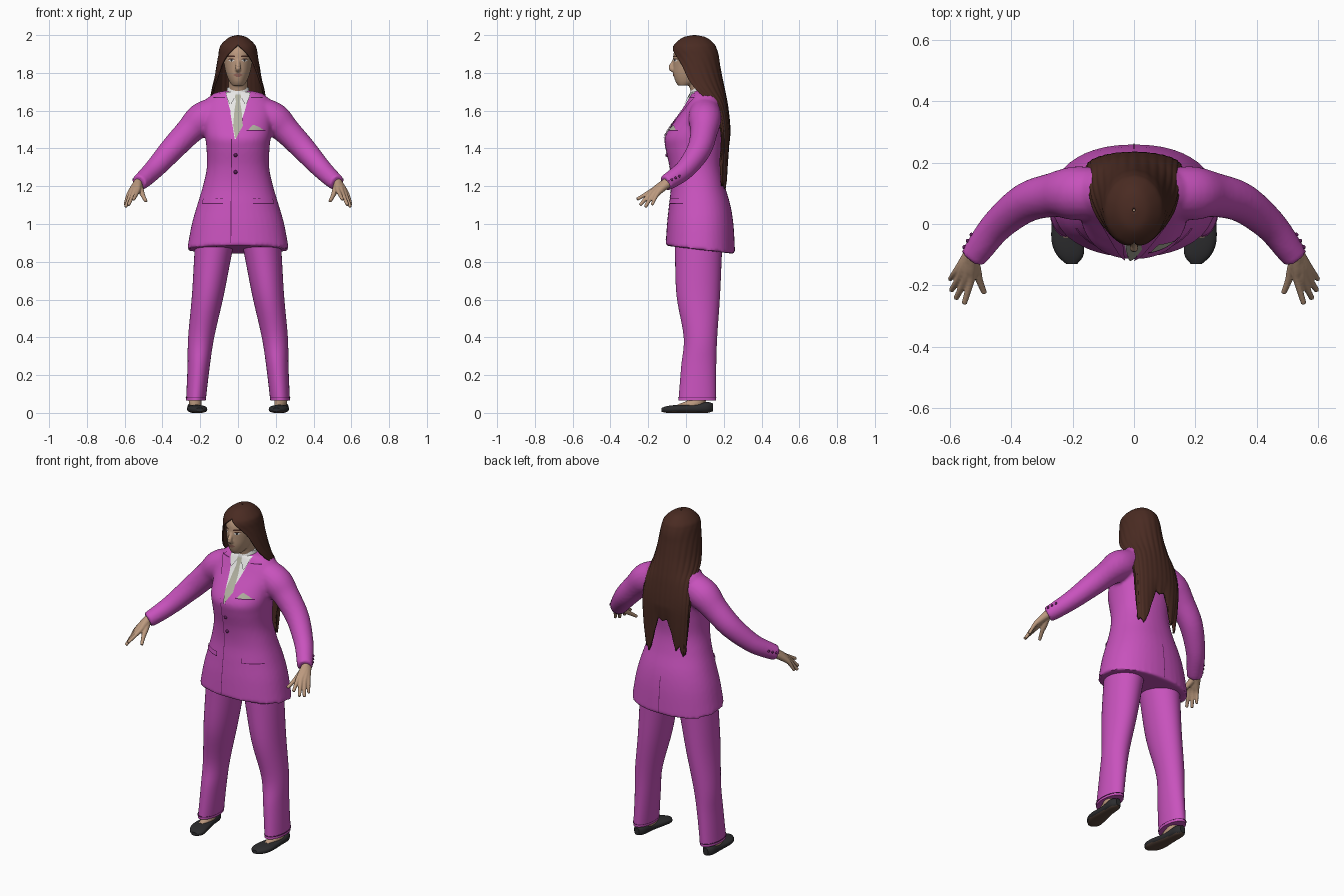
import bpy, bmesh, math
from mathutils import Vector
from mathutils.bvhtree import BVHTree

cube = bpy.data.objects.get("Cube")
if cube:
    bpy.data.objects.remove(cube)


def paint(name, r, g, b):
    m = bpy.data.materials.new(name)
    m.use_nodes = True
    m.diffuse_color = (r, g, b, 1)
    node = m.node_tree.nodes["Principled BSDF"]
    node.inputs["Base Color"].default_value = (r, g, b, 1)
    node.inputs["Roughness"].default_value = 0.8
    return m


PURPLE = paint("suit purple", .58, .085, .51)
SEAM = paint("seam purple", .12, .015, .11)
HAIR = paint("hair brown", .068, .024, .016)
SKIN = paint("skin", .5, .32, .21)
WHITE = paint("shirt white", .8, .8, .79)
TIE = paint("tie grey", .45, .45, .36)
BLACK = paint("shoe black", .025, .025, .027)
SOLE = paint("sole brown", .1, .062, .045)
LIPS = paint("lips", .32, .14, .11)


def finish(name, bm, mat, angle=50):
    bmesh.ops.recalc_face_normals(bm, faces=bm.faces)
    mesh = bpy.data.meshes.new(name)
    bm.to_mesh(mesh)
    bm.free()
    ob = bpy.data.objects.new(name, mesh)
    bpy.context.collection.objects.link(ob)
    mesh.materials.append(mat)
    smooth(ob, angle)
    return ob


def smooth(ob, angle=50):
    bpy.ops.object.select_all(action='DESELECT')
    ob.select_set(True)
    bpy.context.view_layer.objects.active = ob
    bpy.ops.object.shade_smooth_by_angle(angle=math.radians(angle))


def dense(rows, steps=5):
    """Smooth curve through rows of numbers."""
    out = []
    last = len(rows) - 1
    for i in range(last):
        p = [rows[max(0, min(last, i + k))] for k in (-1, 0, 1, 2)]
        for s in range(steps):
            t = s / steps
            out.append([b + .5 * t * (c - a + t * (2 * a - 5 * b + 4 * c - d + t * (3 * (b - c) + d - a)))
                        for a, b, c, d in zip(*p)])
    return out + [list(rows[last])]


def skin(name, rings, mat):
    bm = bmesh.new()
    loops = [[bm.verts.new(p) for p in ring] for ring in rings]
    n = len(loops[0])
    for a, b in zip(loops, loops[1:]):
        for i in range(n):
            bm.faces.new((a[i], a[(i + 1) % n], b[(i + 1) % n], b[i]))
    bm.faces.new(loops[0])
    bm.faces.new(loops[-1])
    return finish(name, bm, mat)


def body(name, rows, mat, side=1, axis='z', power=1.0, n=40):
    """Loft of ovals; row = position, centre x, half width, low, high."""
    rings = []
    for t, cx, hw, lo, hi in dense(rows):
        ring = []
        for i in range(n):
            a = math.tau * i / n
            c, s = math.cos(a), math.sin(a)
            u = side * (cx + hw * math.copysign(abs(c) ** power, c))
            v = (lo + hi) / 2 + (hi - lo) / 2 * math.copysign(abs(s) ** power, s)
            ring.append((u, v, t) if axis == 'z' else (u, t, v))
        rings.append(ring)
    return skin(name, rings, mat)


def tube(name, rows, mat, side=1, n=20):
    """Round limb; row = x, y, z, radius."""
    path = dense(rows)
    pts = [Vector((side * p[0], p[1], p[2])) for p in path]
    rings = []
    for i, p in enumerate(pts):
        q = (pts[min(i + 1, len(pts) - 1)] - pts[max(i - 1, 0)]).to_track_quat('Z', 'Y')
        rings.append([p + q @ Vector((math.cos(math.tau * k / n), math.sin(math.tau * k / n), 0)) * path[i][3]
                      for k in range(n)])
    return skin(name, rings, mat)


def fuse(name, parts, voxel, iterations):
    """Merge overlapping parts into one soft surface."""
    bpy.ops.object.select_all(action='DESELECT')
    for p in parts:
        p.select_set(True)
    ob = parts[0]
    bpy.context.view_layer.objects.active = ob
    bpy.ops.object.join()
    ob.name = name
    mat = ob.data.materials[0]
    rm = ob.modifiers.new("Remesh", 'REMESH')
    rm.mode, rm.voxel_size = 'VOXEL', voxel
    sm = ob.modifiers.new("Smooth", 'SMOOTH')
    sm.factor, sm.iterations = .5, iterations
    mesh = bpy.data.meshes.new_from_object(ob.evaluated_get(bpy.context.evaluated_depsgraph_get()))
    ob.modifiers.clear()
    ob.data = mesh
    mesh.materials.clear()
    mesh.materials.append(mat)
    for f in mesh.polygons:
        f.material_index = 0
    smooth(ob)
    return ob, BVHTree.FromPolygons([v.co for v in mesh.vertices], [f.vertices[:] for f in mesh.polygons])


def patch(name, rows, tree, mat, lift=.004, facing=-1, cols=8, steps=6):
    """Thin plate laid on a surface; row = z, left x, right x."""
    bm = bmesh.new()
    grid = []
    for a, b in zip(rows, rows[1:]):
        for s in range(steps + 1):
            z, l, r = [p + (q - p) * s / steps for p, q in zip(a, b)]
            line = []
            for c in range(cols + 1):
                x = l + (r - l) * c / cols
                hit = tree.ray_cast(Vector((x, facing * 2, z)), Vector((0, -facing, 0)))[0]
                line.append(bm.verts.new(hit + Vector((0, facing * lift, 0))) if hit else None)
            grid.append(line)
    for a, b in zip(grid, grid[1:]):
        for c in range(cols):
            quad = (a[c], a[c + 1], b[c + 1], b[c])
            if all(quad):
                bm.faces.new(quad)
    bmesh.ops.remove_doubles(bm, verts=bm.verts, dist=.0002)
    return finish(name, bm, mat)


def ball(name, at, r, mat):
    bm = bmesh.new()
    bmesh.ops.create_uvsphere(bm, u_segments=12, v_segments=8, radius=r)
    bmesh.ops.translate(bm, verts=bm.verts, vec=at)
    return finish(name, bm, mat)


# Jacket: torso and sleeves, with the hem dipping at the back
torso = body("torso", [(.87, 0, .27, -.108, .26), (1, 0, .245, -.1, .252), (1.1, 0, .216, -.09, .235),
                       (1.2, 0, .186, -.08, .207), (1.3, 0, .165, -.087, .19), (1.4, 0, .167, -.108, .195),
                       (1.46, 0, .174, -.112, .2), (1.53, 0, .182, -.07, .205), (1.6, 0, .19, -.02, .205),
                       (1.65, 0, .175, .01, .195), (1.69, 0, .13, .03, .175), (1.705, 0, .075, .04, .15)],
             PURPLE, power=.9)
for v in torso.data.vertices:
    v.co.z -= max(0, 1 - (v.co.z - .87) / .2) * (v.co.y - .02) * .12
sleeves = [tube("sleeve", [(.1, .1, 1.6, .08), (.19, .1, 1.555, .088), (.26, .095, 1.49, .073),
                           (.35, .07, 1.395, .065), (.44, 0, 1.295, .054), (.5, -.075, 1.237, .047),
                           (.525, -.11, 1.217, .043)], PURPLE, s) for s in (1, -1)]
jacket, coat = fuse("jacket", [torso] + sleeves, .01, 4)

# Shirt, tie and collar
patch("shirt_front", [(1.7, -.065, .065), (1.6, -.042, .036), (1.45, -.017, -.012)], coat, WHITE, .003)
patch("tie", [(1.685, -.018, .018), (1.65, -.011, .011), (1.6, -.019, .019), (1.52, -.026, .026),
              (1.455, -.014, -.01)], coat, TIE, .008)
body("shirt_collar", [(1.66, 0, .07, .02, .15), (1.69, 0, .064, .02, .145), (1.722, 0, .057, .03, .135)], WHITE)
for s, side in ((1, "left"), (-1, "right")):
    patch(side + "_collar_point", [(1.7, s * .012, s * .066), (1.67, s * .016, s * .06),
                                   (1.635, s * .036, s * .046)], coat, WHITE, .012)
    patch(side + "_lapel", [(1.69, s * .066, s * .1), (1.665, s * .06, s * .13), (1.6, s * .04, s * .1),
                            (1.45, s * .014 - .015, s * .016 - .015)], coat, PURPLE, .007)
    patch(side + "_lapel_notch", [(1.672, s * .07, s * .13), (1.667, s * .07, s * .13)], coat, SEAM, .009)
    patch(side + "_pocket_flap", [(1.135, s * .08, s * .185), (1.112, s * .08, s * .19)], coat, PURPLE, .008)
    patch(side + "_pocket_seam", [(1.112, s * .08, s * .19), (1.107, s * .08, s * .19)], coat, SEAM, .006)

# Jacket details
patch("front_seam", [(1.45, -.036, -.032), (.9, -.04, -.036)], coat, SEAM, .003, cols=1, steps=40)
patch("back_vent", [(1.07, -.002, .002), (.85, -.002, .002)], coat, SEAM, .003, facing=1, cols=1, steps=20)
patch("breast_pocket", [(1.497, .045, .145), (1.492, .045, .145)], coat, SEAM)
patch("pocket_square", [(1.525, .08, .085), (1.512, .065, .115), (1.497, .055, .135)], coat, TIE, .005)
for z in (1.365, 1.275):
    hit = coat.ray_cast(Vector((-.013, -2, z)), Vector((0, 1, 0)))[0]
    ball("front_button", hit, .01, SEAM)
for s in (1, -1):
    for k in range(3):
        hit = coat.ray_cast(Vector((s * 2, -.075 + .02 * k, 1.235 + .009 * k)), Vector((-s, 0, 0)))[0]
        if hit:
            ball("sleeve_button", hit, .007, SEAM)

# Head with nose and neck
head, face = fuse("head", [
    body("skull", [(1.733, 0, .03, -.042, .02), (1.755, 0, .046, -.056, .08), (1.79, 0, .061, -.066, .12),
                   (1.83, 0, .071, -.068, .14), (1.88, 0, .077, -.068, .145), (1.92, 0, .074, -.061, .145),
                   (1.955, 0, .06, -.035, .13), (1.975, 0, .03, 0, .1)], SKIN),
    tube("nose", [(0, -.06, 1.872, .009), (0, -.07, 1.85, .011), (0, -.08, 1.828, .014), (0, -.066, 1.815, .014)], SKIN),
    body("neck", [(1.64, 0, .055, .035, .13), (1.7, 0, .05, .025, .125), (1.77, 0, .052, .005, .125)], SKIN)], .005, 3)
for s, side in ((1, "left"), (-1, "right")):
    patch(side + "_eyebrow", [(1.892, s * .02, s * .05), (1.889, s * .015, s * .058), (1.883, s * .015, s * .058)],
          face, HAIR, .003)
    patch(side + "_eye", [(1.873, s * .028, s * .04), (1.867, s * .019, s * .05), (1.861, s * .027, s * .042)],
          face, WHITE, .002)
    patch(side + "_iris", [(1.873, s * .03, s * .038), (1.867, s * .028, s * .04), (1.861, s * .031, s * .037)],
          face, BLACK, .003)
    patch(side + "_lashes", [(1.877, s * .026, s * .042), (1.872, s * .018, s * .053)], face, HAIR, .003)
patch("mouth", [(1.797, -.01, .01), (1.789, -.025, .025), (1.779, -.009, .009)], face, LIPS, .003)

# Long hair: open shell round the face, falling to ragged ends
strands = [.55, .95, 1, .8, .9, .55, .3, .35, .3, .6, .9, 1.05, .95, 1, .6]
columns = 84
bm = bmesh.new()
locks = []
for z, rx, yc, ry, half in dense([
        (1.995, .004, .045, .005, 180), (1.983, .045, .045, .06, 180), (1.95, .083, .045, .1, 180),
        (1.925, .094, .045, .113, 166), (1.89, .1, .05, .118, 146), (1.84, .108, .055, .12, 128),
        (1.76, .122, .065, .125, 112), (1.7, .136, .085, .118, 100), (1.62, .148, .145, .073, 90),
        (1.5, .152, .18, .05, 90), (1.35, .145, .185, .042, 90), (1.2, .13, .18, .04, 90)]):
    lock = []
    for c in range(columns + 1):
        u = c / columns
        a = math.radians(min(half, 180)) * (2 * u - 1)
        k = u * (len(strands) - 1)
        i = min(int(k), len(strands) - 2)
        length = strands[i] + (strands[i + 1] - strands[i]) * (k - i)
        wave = 1 + .012 * math.sin(u * 90) * min(1, (2 - z) * 4)
        lock.append(bm.verts.new((rx * wave * math.sin(a), yc + ry * wave * math.cos(a),
                                  z if z > 1.5 else 1.5 - (1.5 - z) * length)))
    locks.append(lock)
for a, b in zip(locks, locks[1:]):
    for c in range(columns):
        bm.faces.new((a[c], a[c + 1], b[c + 1], b[c]))
bmesh.ops.remove_doubles(bm, verts=bm.verts, dist=.0003)
hair = finish("hair", bm, HAIR)
shell = hair.modifiers.new("Thickness", 'SOLIDIFY')
shell.thickness, shell.offset = .01, 0

# Hands, trousers, feet and shoes on both sides
fingers = [[(.528, -.1, 1.222, .024), (.53, -.145, 1.195, .02), (.531, -.182, 1.175, .013), (.553, -.26, 1.13, .009)],
           [(.53, -.1, 1.218, .024), (.542, -.145, 1.19, .02), (.551, -.185, 1.165, .013), (.58, -.243, 1.1, .009)],
           [(.53, -.1, 1.215, .024), (.552, -.14, 1.185, .02), (.568, -.175, 1.155, .013), (.595, -.216, 1.09, .009)],
           [(.533, -.1, 1.212, .024), (.56, -.135, 1.18, .018), (.581, -.158, 1.15, .012), (.599, -.18, 1.1, .008)],
           [(.526, -.11, 1.21, .02), (.513, -.15, 1.175, .016), (.503, -.185, 1.15, .012), (.487, -.225, 1.12, .009)]]
for s, side in ((1, "left"), (-1, "right")):
    fuse(side + "_hand", [tube("finger", f, SKIN, s, 12) for f in fingers], .004, 2)
    body(side + "_trouser_leg", [(.065, .223, .052, -.04, .16), (.25, .208, .059, -.025, .16),
                                 (.4, .195, .069, -.012, .165), (.62, .16, .084, -.05, .18),
                                 (.84, .132, .099, -.058, .19), (1, .11, .11, -.06, .2)], PURPLE, s)
    body(side + "_trouser_hem", [(.078, .223, .054, -.042, .162), (.082, .223, .054, -.042, .162)], SEAM, s)
    tube(side + "_foot", [(.228, .085, .1, .034), (.226, .06, .055, .034), (.222, .01, .036, .028),
                          (.22, -.04, .025, .02)], SKIN, s)
    shoe = body(side + "_shoe", [(.142, .23, .016, .008, .05), (.11, .23, .036, 0, .058), (.04, .227, .039, 0, .045),
                                 (-.05, .218, .051, 0, .042), (-.1, .208, .044, 0, .036),
                                 (-.13, .203, .018, .006, .026)], BLACK, s, 'y', .8)
    shoe.data.materials.append(SOLE)
    for f in shoe.data.polygons:
        f.material_index = 1 if f.normal.z < -.8 else 0
